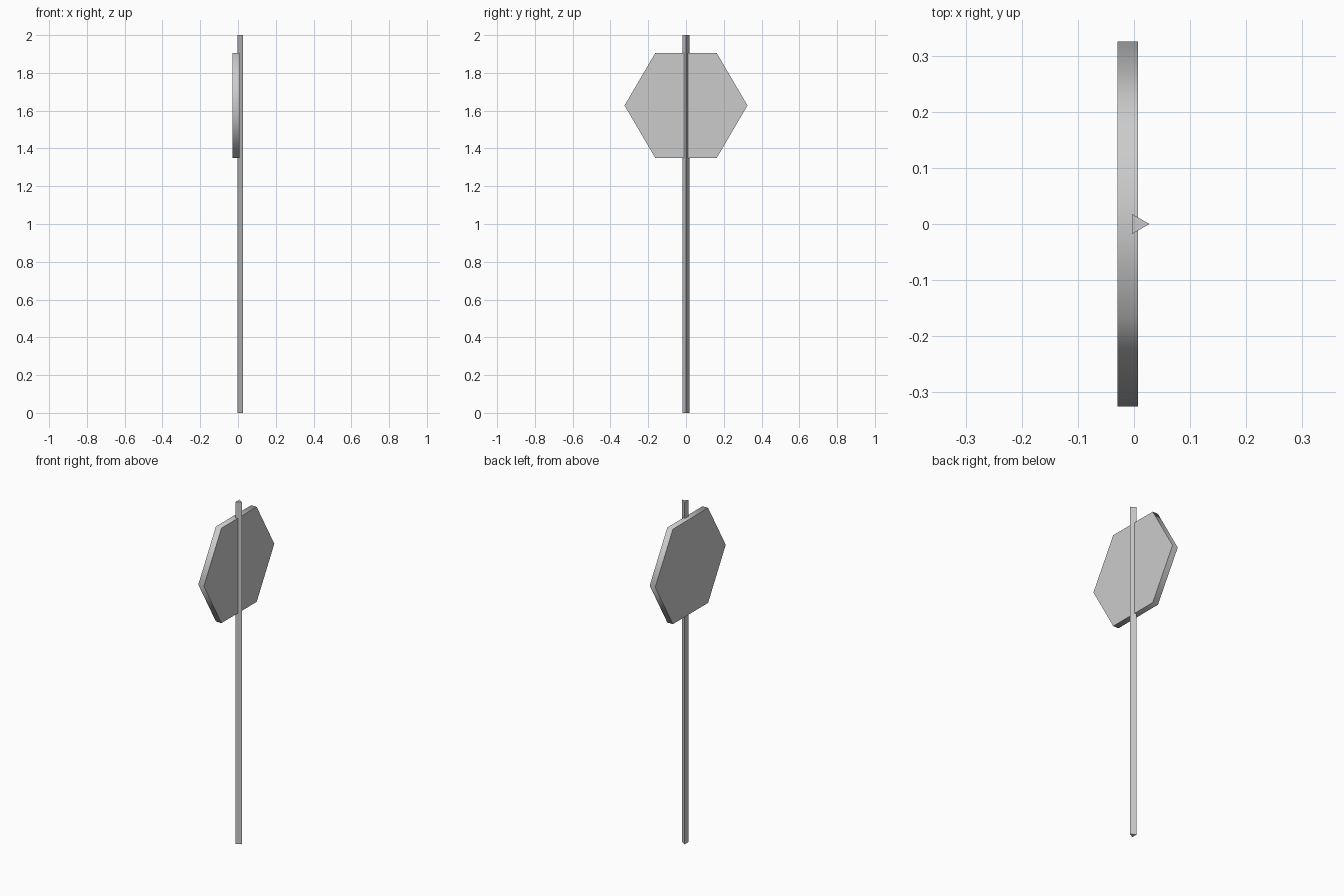
import bpy, math

if "Cube" in bpy.data.objects:
    bpy.data.objects.remove(bpy.data.objects["Cube"])


def prism(name, sides, radius, depth, location, rotation=(0, 0, 0), scale=(1, 1, 1)):
    bpy.ops.mesh.primitive_cylinder_add(vertices=sides, radius=radius, depth=depth,
                                        location=location, rotation=rotation)
    obj = bpy.context.object
    obj.name = name
    obj.scale = scale
    bpy.ops.object.transform_apply(location=False, rotation=True, scale=True)
    return obj


# Three-sided post with its ridge towards +x
post = prism("post", 3, 0.0207, 2.0, (0.0067, 0, 1.0), (0, 0, -math.pi / 2))

# Hexagonal sign plate facing -x, corners on the left and right
plate = prism("sign_plate", 6, 0.3235, 0.036, (-0.011, 0, 1.6275),
              (0, math.pi / 2, 0), (0.991, 1.006, 1))

# Rim is smooth around the corners, faces stay flat
bpy.ops.object.shade_smooth_by_angle(angle=math.radians(65))
